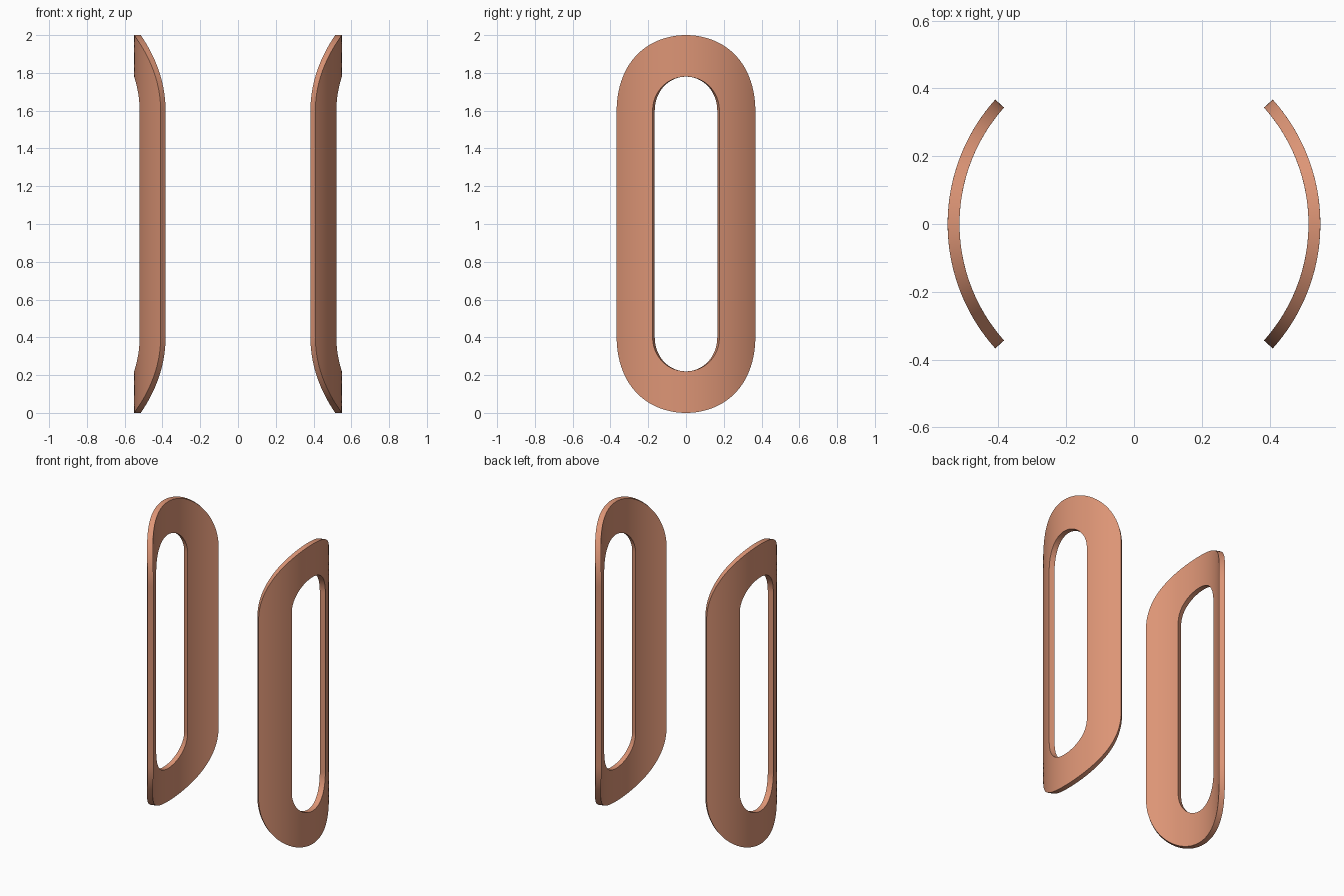
import bpy, bmesh
from math import pi, sin, cos, radians

if "Cube" in bpy.data.objects:
    bpy.data.objects.remove(bpy.data.objects["Cube"])

R_OUT, R_IN = 0.55, 0.515      # faces of the curved plate
HALF_W, SLOT_W = 0.402, 0.18   # half widths measured along the outer arc
CAP_Z = 0.6                    # cap centres above/below mid height
CAP_SEG, RINGS = 48, 10

mat = bpy.data.materials.new("terracotta")
mat.diffuse_color = (0.72, 0.30, 0.18, 1)
mat.use_nodes = True
mat.node_tree.nodes["Principled BSDF"].inputs["Base Color"].default_value = mat.diffuse_color


def stadium(r):
    """Flat stadium outline: (arc length, height) points."""
    pts = []
    for sign, start in ((1, 0), (-1, pi)):
        for i in range(CAP_SEG + 1):
            a = start + pi * i / CAP_SEG
            pts.append((r * cos(a), 1 + sign * CAP_Z + sin(a) * (r if r < 0.4 else 0.4)))
    return pts


def curved_plate(name, side):
    bm = bmesh.new()
    # concentric stadium loops wrapped on the two cylinders
    loops = []
    radii = [SLOT_W + (HALF_W - SLOT_W) * k / RINGS for k in range(RINGS + 1)]
    for rad, order in ((R_OUT, radii), (R_IN, radii[::-1])):
        for r in order:
            loops.append([bm.verts.new((side * rad * cos(s / R_OUT),
                                        side * rad * sin(s / R_OUT), z))
                          for s, z in stadium(r)])
    # bridge every loop to the next; the last one closes the slot wall
    n = len(loops[0])
    for j, a in enumerate(loops):
        b = loops[(j + 1) % len(loops)]
        for i in range(n):
            k = (i + 1) % n
            bm.faces.new((a[i], b[i], b[k], a[k]))
    bmesh.ops.recalc_face_normals(bm, faces=bm.faces)
    me = bpy.data.meshes.new(name)
    bm.to_mesh(me)
    bm.free()
    me.materials.append(mat)
    ob = bpy.data.objects.new(name, me)
    bpy.context.collection.objects.link(ob)
    bpy.ops.object.select_all(action='DESELECT')
    ob.select_set(True)
    bpy.context.view_layer.objects.active = ob
    bpy.ops.object.shade_smooth_by_angle(angle=radians(30))


# two facing slotted plates
curved_plate("right_slotted_plate", 1)
curved_plate("left_slotted_plate", -1)
